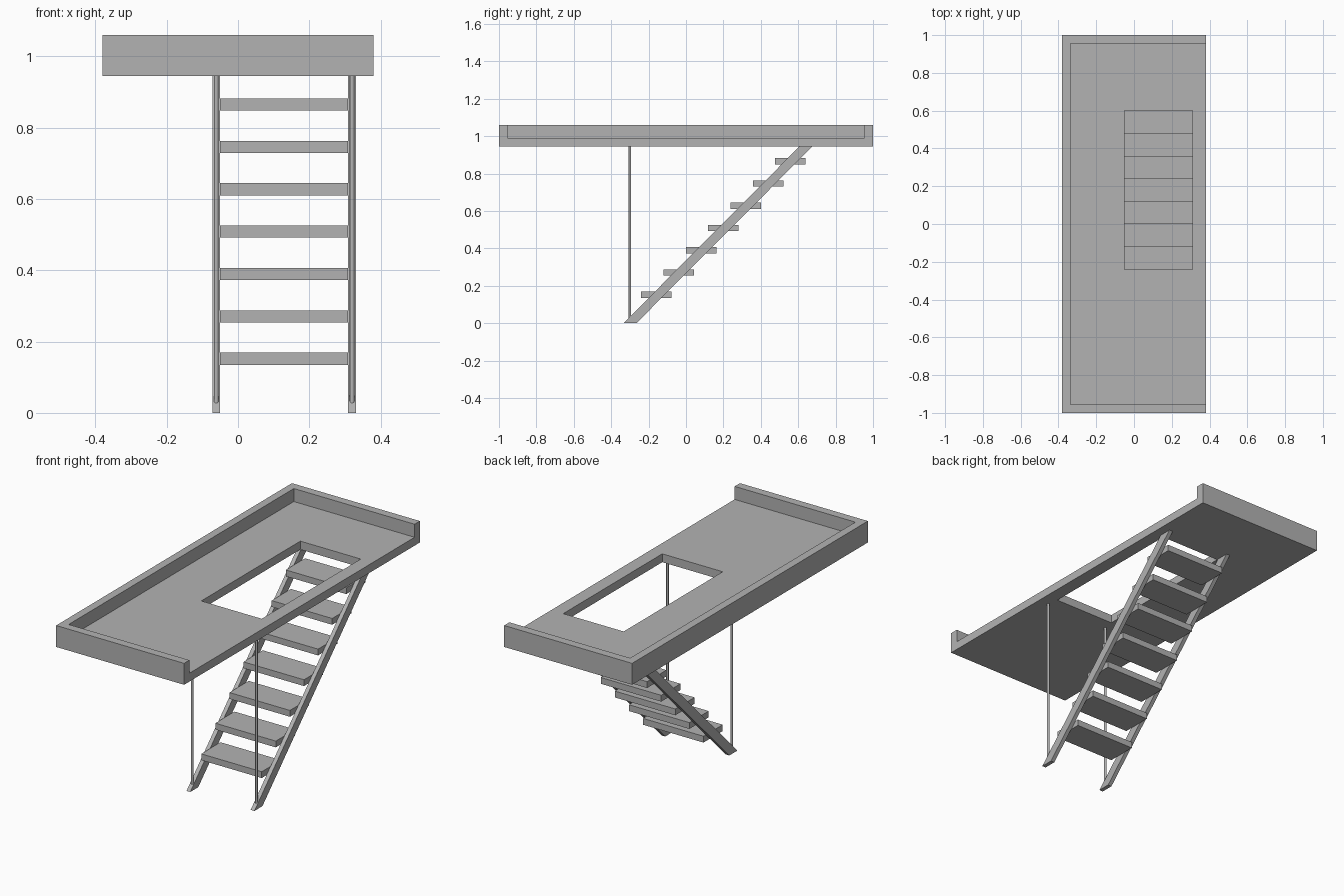
import bpy, bmesh
from mathutils import Vector

default = bpy.data.objects.get("Cube")
if default:
    bpy.data.objects.remove(default, do_unlink=True)

GREY = (0.45, 0.45, 0.45, 1)
grey = bpy.data.materials.new("plain grey")
grey.use_nodes = True
grey.diffuse_color = GREY
grey.node_tree.nodes["Principled BSDF"].inputs["Base Color"].default_value = GREY


def add_object(name, bm):
    bmesh.ops.recalc_face_normals(bm, faces=bm.faces)
    mesh = bpy.data.meshes.new(name)
    bm.to_mesh(mesh)
    bm.free()
    mesh.materials.append(grey)
    obj = bpy.data.objects.new(name, mesh)
    bpy.context.collection.objects.link(obj)
    return obj


def box(name, low, high):
    low, high = Vector(low), Vector(high)
    bm = bmesh.new()
    bmesh.ops.create_cube(bm, size=1)
    bmesh.ops.scale(bm, vec=high - low, verts=bm.verts)
    bmesh.ops.translate(bm, vec=(low + high) / 2, verts=bm.verts)
    return add_object(name, bm)


def side_prism(name, profile, x0, x1):
    """Extrude a (y, z) profile from x0 to x1."""
    bm = bmesh.new()
    face = bm.faces.new([bm.verts.new((x0, y, z)) for y, z in profile])
    extruded = bmesh.ops.extrude_face_region(bm, geom=[face], use_keep_orig=True)
    verts = [g for g in extruded["geom"] if isinstance(g, bmesh.types.BMVert)]
    bmesh.ops.translate(bm, vec=(x1 - x0, 0, 0), verts=verts)
    return add_object(name, bm)


def carve(obj, cutters):
    for cutter in cutters:
        cutter.hide_render = True
        mod = obj.modifiers.new("carve", "BOOLEAN")
        mod.operation = "DIFFERENCE"
        mod.solver = "EXACT"
        mod.object = cutter
    graph = bpy.context.evaluated_depsgraph_get()
    carved = bpy.data.meshes.new_from_object(obj.evaluated_get(graph))
    obj.modifiers.clear()
    obj.data = carved
    for cutter in cutters:
        bpy.data.objects.remove(cutter, do_unlink=True)


UNDERSIDE, FLOOR, RIM = 0.945, 0.99, 1.06
STAIR_LEFT, STAIR_RIGHT = 0.309, -0.05

# Upper deck: raised rim on three sides, open along the left, with a stairwell
deck = box("upper_deck", (-0.38, -1, UNDERSIDE), (0.38, 1, RIM))
carve(deck, [
    box("recess_cutter", (-0.337, -0.955, FLOOR), (0.5, 0.955, 1.2)),
    box("stairwell_cutter", (STAIR_RIGHT, -0.24, 0.9), (STAIR_LEFT, 0.6, 1.03)),
])

# Sloped stringers with a thin hanger rod above each foot
slope = [(-0.334, 0), (-0.265, 0), (0.676, UNDERSIDE), (0.607, UNDERSIDE)]
for side, x0 in (("right", STAIR_RIGHT - 0.022), ("left", STAIR_LEFT)):
    side_prism(side + "_stringer", slope, x0, x0 + 0.022)
    foot = 0.025
    bm = bmesh.new()
    bmesh.ops.create_cone(bm, cap_ends=True, segments=16, radius1=0.0065,
                          radius2=0.0065, depth=UNDERSIDE - foot)
    bmesh.ops.translate(bm, vec=(x0 + 0.011, -0.3, (UNDERSIDE + foot) / 2), verts=bm.verts)
    for face in bm.faces:
        face.smooth = len(face.verts) == 4
    for edge in bm.edges:
        edge.smooth = all(f.smooth for f in edge.link_faces)
    add_object(side + "_rod", bm)

# Seven open treads between the stringers
for i in range(7):
    y, z = -0.24 + 0.1195 * i, 0.135 + 0.1189 * i
    box(f"tread_{i + 1}", (STAIR_RIGHT, y, z), (STAIR_LEFT, y + 0.163, z + 0.034))
